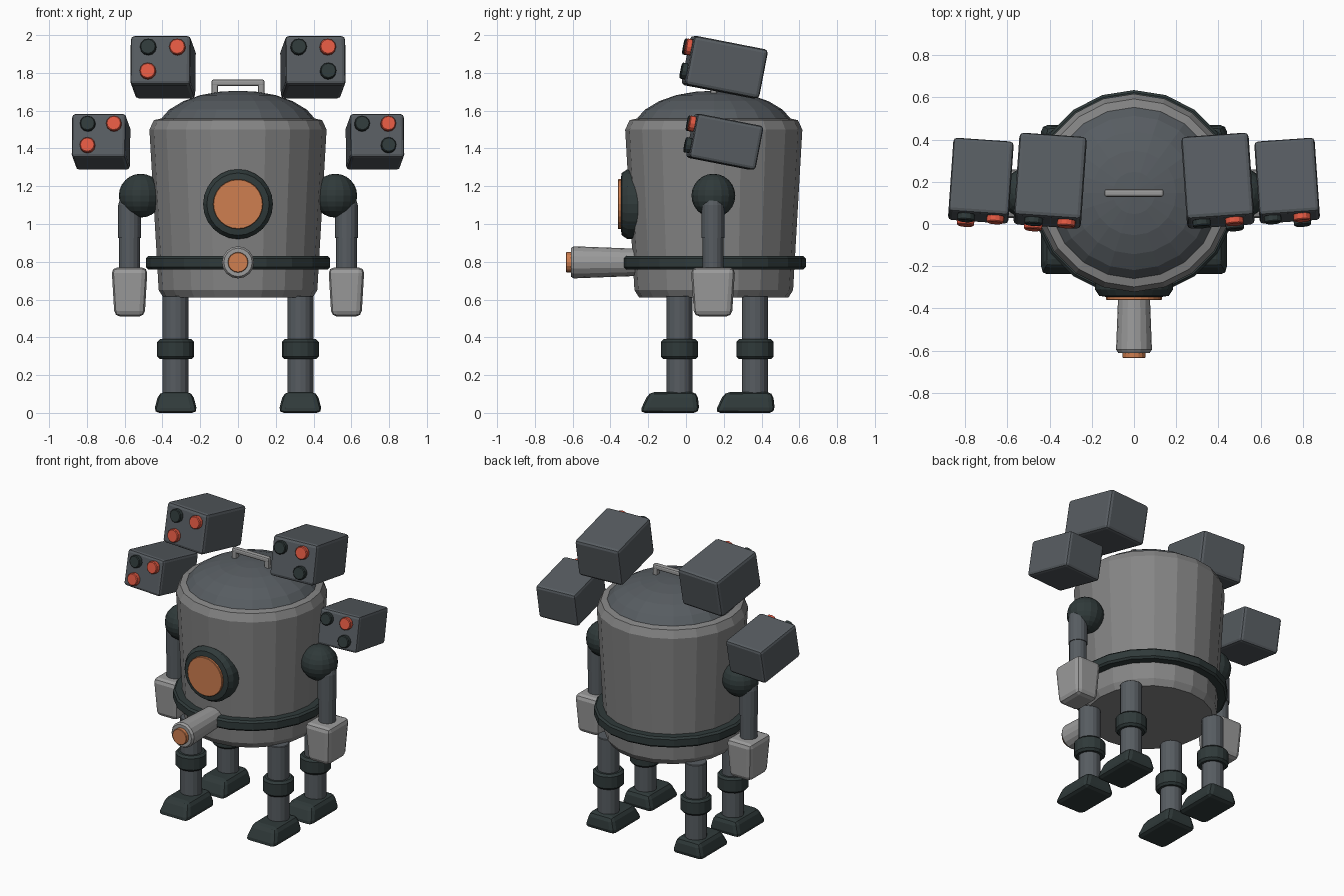
import bpy
import bmesh
import math
from mathutils import Matrix, Vector

if "Cube" in bpy.data.objects:
    bpy.data.objects.remove(bpy.data.objects["Cube"], do_unlink=True)


def material(name, r, g, b):
    m = bpy.data.materials.new(name)
    m.use_nodes = True
    m.diffuse_color = (r, g, b, 1)
    m.node_tree.nodes["Principled BSDF"].inputs["Base Color"].default_value = (r, g, b, 1)
    return m


GREY = material("body grey", 0.235, 0.235, 0.235)
LIGHT = material("light grey", 0.33, 0.33, 0.33)
STEEL = material("dark steel", 0.095, 0.108, 0.12)
DARK = material("dark rubber", 0.029, 0.042, 0.042)
ORANGE = material("orange glass", 0.62, 0.21, 0.08)
RED = material("red lamp", 0.76, 0.10, 0.055)

CY = 0.147                                   # depth of the body axis
FORWARD = Matrix.Rotation(math.pi / 2, 4, "X")   # turns a lathe axis to -y


def finish(name, bm, mat, matrix):
    bmesh.ops.recalc_face_normals(bm, faces=bm.faces)
    me = bpy.data.meshes.new(name)
    bm.to_mesh(me)
    bm.free()
    me.materials.append(mat)
    ob = bpy.data.objects.new(name, me)
    ob.matrix_world = matrix
    bpy.context.collection.objects.link(ob)
    return ob


def lathe(name, profile, mat, loc=(0, 0, 0), segs=16, turn=Matrix()):
    """Revolve (radius, height) points about the axis and cap both ends."""
    bm = bmesh.new()
    rings = []
    for r, h in profile:
        ring = []
        for i in range(segs):
            a = 2 * math.pi * i / segs
            ring.append(bm.verts.new((r * math.sin(a), r * math.cos(a), h)))
        rings.append(ring)
    for low, high in zip(rings, rings[1:]):
        for i in range(segs):
            j = (i + 1) % segs
            bm.faces.new((low[i], low[j], high[j], high[i]))
    bm.faces.new(rings[0])
    bm.faces.new(rings[-1])
    return finish(name, bm, mat, Matrix.Translation(loc) @ turn)


def drum(r, h, c):
    """Profile of a cylinder with chamfered rims, starting at height 0."""
    return [(r - c, 0), (r, c), (r, h - c), (r - c, h)]


def box(name, size, mat, matrix, bevel, segs=2, top=(1, 1), bottom=(1, 1), top_shift=0):
    """Bevelled box whose ends can be narrowed."""
    bm = bmesh.new()
    bmesh.ops.create_cube(bm, size=1)
    bmesh.ops.scale(bm, vec=size, verts=bm.verts)
    for v in bm.verts:
        s = top if v.co.z > 0 else bottom
        v.co.x *= s[0]
        v.co.y *= s[1]
        if v.co.z > 0:
            v.co.y += top_shift
    bmesh.ops.bevel(bm, geom=bm.edges[:], offset=bevel, segments=segs,
                    profile=0.5, affect="EDGES")
    return finish(name, bm, mat, matrix)


# Body shell, lid and belt
lathe("body", [(0.395, 0.61), (0.42, 0.65), (0.469, 1.50), (0.445, 1.55), (0.40, 1.56)],
      GREY, (0, CY, 0), 20)
lathe("lid", [(0.413, 1.53), (0.405, 1.56), (0.365, 1.605), (0.29, 1.65),
              (0.2, 1.682), (0.1, 1.70), (0.01, 1.705)], STEEL, (0, CY, 0), 20)
lathe("belt", [(0.41, 0.76), (0.475, 0.76), (0.487, 0.772), (0.487, 0.818),
               (0.475, 0.83), (0.41, 0.83)], DARK, (0, CY, 0), 20)

# Lid handle
box("handle_bar", (0.28, 0.036, 0.034), LIGHT, Matrix.Translation((0, CY, 1.748)), 0.01)
for x in (-0.122, 0.122):
    box("handle_post", (0.034, 0.034, 0.09), LIGHT, Matrix.Translation((x, CY, 1.713)), 0.008)

# Porthole
lathe("porthole_ring", [(0.185, 0), (0.185, 0.1), (0.165, 0.13), (0.135, 0.135)], DARK,
      (0, -0.21, 1.105), 24, FORWARD)
lathe("porthole_glass", drum(0.132, 0.03, 0.003), ORANGE, (0, -0.33, 1.105), 24, FORWARD)

# Nozzle
lathe("nozzle", [(0.07, 0), (0.085, 0.39), (0.075, 0.405)], LIGHT,
      (0, -0.205, 0.797), 16, FORWARD)
lathe("nozzle_tip", drum(0.054, 0.04, 0.003), ORANGE, (0, -0.595, 0.797), 16, FORWARD)


def pod(side, x, z, k, lamps):
    """Tilted launcher box with three lamps on its front."""
    m = (Matrix.Translation((side * x, 0.205, z))
         @ Matrix.Rotation(math.radians(4 * side), 4, "Z")
         @ Matrix.Rotation(math.radians(-11), 4, "X"))
    box("pod", Vector((0.32, 0.40, 0.265)) * k, STEEL, m, 0.02 * k)
    spots = [(side * 0.065, 0.068), (-side * 0.09, 0.068), (side * 0.065, -0.062)]
    for (lx, lz), mat in zip(spots, lamps):
        place = m @ Matrix.Translation(Vector((lx, -0.19, lz)) * k)
        lathe("pod_lamp", drum(0.043 * (0.5 + k / 2), 0.04, 0.005), mat,
              segs=12, turn=place @ FORWARD)


for side in (-1, 1):
    lamps = (DARK, RED, RED) if side < 0 else (RED, DARK, DARK)
    pod(side, 0.397, 1.83, 1, lamps)
    pod(side, 0.725, 1.435, 0.895, lamps)

    # Shoulder, arm and hand
    bm = bmesh.new()
    bmesh.ops.create_uvsphere(bm, u_segments=16, v_segments=12, radius=0.116)
    finish("shoulder", bm, DARK, Matrix.Translation((side * 0.515, CY - 0.002, 1.15)))
    ax = side * 0.574
    lathe("upper_arm", [(0.06, 0.925), (0.06, 1.10), (0.052, 1.13), (0.03, 1.152), (0.005, 1.16)],
          STEEL, (ax, CY - 0.004, 0))
    lathe("forearm", [(0.055, 0.72), (0.055, 0.93)], STEEL, (ax, CY - 0.004, 0))
    box("hand", (0.205, 0.25, 0.26), LIGHT, Matrix.Translation((ax, CY - 0.004, 0.64)),
        0.03, 2, top=(0.93, 0.94), bottom=(0.78, 0.8))

    # Legs
    for y in (-0.035, 0.365):
        lx = side * 0.33
        lathe("leg", drum(0.069, 0.55, 0.004), STEEL, (lx, y, 0.07))
        lathe("knee_ring", drum(0.098, 0.106, 0.014), DARK, (lx, y, 0.284))
        box("foot", (0.235, 0.32, 0.11), DARK, Matrix.Translation((lx, y - 0.053, 0.055)),
            0.03, 2, top=(0.75, 0.8), top_shift=0.02)
